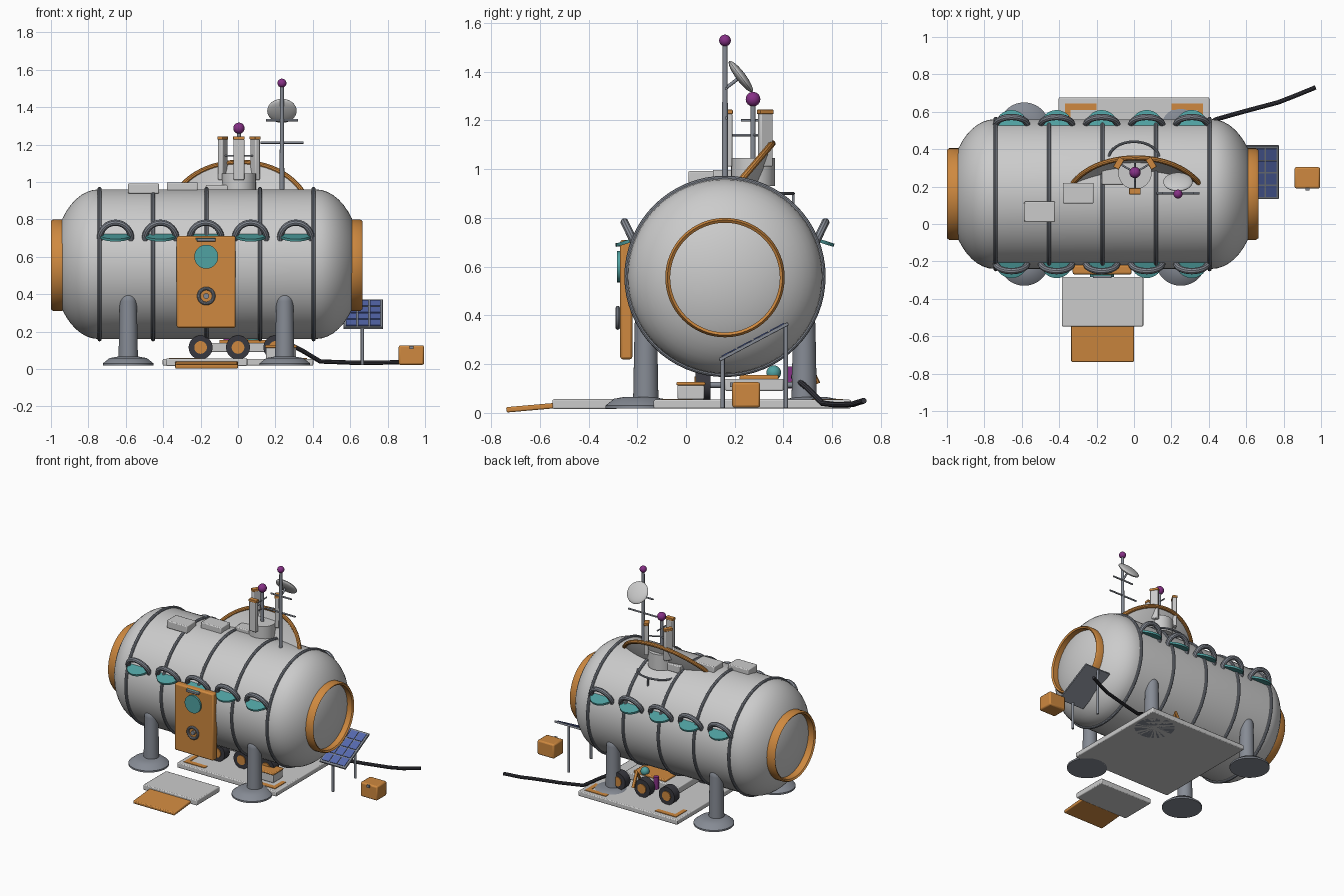
import bpy, bmesh, math
from math import pi, sin, cos, radians
from mathutils import Vector

if "Cube" in bpy.data.objects:
    bpy.data.objects.remove(bpy.data.objects["Cube"])

def mat(name, r, g, b):
    m = bpy.data.materials.new(name)
    m.diffuse_color = (r, g, b, 1)
    m.use_nodes = True
    m.node_tree.nodes["Principled BSDF"].inputs["Base Color"].default_value = m.diffuse_color
    return m

ORANGE = mat("orange", .62, .25, .05)
DARK = mat("dark_grey", .24, .26, .30)
BLACK = mat("black", .04, .04, .05)
TEAL = mat("teal", .08, .36, .36)
PURPLE = mat("purple", .24, .03, .24)
BLUE = mat("blue", .09, .14, .42)
CY, CZ = .16, .56          # hull axis

def finish(name, m, smooth=True):
    o = bpy.context.object
    o.name = name
    if m:
        o.data.materials.append(m)
    if smooth:
        bpy.ops.object.shade_smooth_by_angle(angle=radians(35))
    return o

def box(name, c, s, m=None, rot=(0, 0, 0), bevel=.006):
    bpy.ops.mesh.primitive_cube_add(size=1, location=c, rotation=rot)
    o = bpy.context.object
    o.scale = s
    bpy.ops.object.transform_apply(location=False, rotation=False, scale=True)
    if bevel:
        b = o.modifiers.new("bevel", "BEVEL")
        b.width, b.segments = bevel, 2
    return finish(name, m)

def cyl(name, a, b, r, m=None, r2=None, n=32):
    a, b = Vector(a), Vector(b)
    bpy.ops.mesh.primitive_cone_add(vertices=n, radius1=r, radius2=r if r2 is None else r2, depth=(b - a).length,
                                    location=(a + b) / 2, rotation=(b - a).to_track_quat('Z', 'Y').to_euler())
    return finish(name, m)

def ball(name, c, r, m=None, s=(1, 1, 1), rot=(0, 0, 0)):
    bpy.ops.mesh.primitive_uv_sphere_add(segments=32, ring_count=16, radius=r, location=c, rotation=rot, scale=s)
    return finish(name, m)

def ring(name, c, R, r, m=None, rot=(0, 0, 0)):
    bpy.ops.mesh.primitive_torus_add(major_segments=64, minor_segments=10, major_radius=R, minor_radius=r,
                                     location=c, rotation=rot)
    return finish(name, m)

def tube(name, pts, r, m=None, kind='POLY'):
    cu = bpy.data.curves.new(name, 'CURVE')
    cu.dimensions, cu.bevel_depth, cu.bevel_resolution, cu.use_fill_caps = '3D', r, 3, True
    s = cu.splines.new(kind)
    s.points.add(len(pts) - 1)
    for p, q in zip(s.points, pts):
        p.co = (*q, 1)
    o = bpy.data.objects.new(name, cu)
    bpy.context.collection.objects.link(o)
    bpy.ops.object.select_all(action='DESELECT')
    bpy.context.view_layer.objects.active = o
    o.select_set(True)
    bpy.ops.object.convert(target='MESH')
    return finish(name, m)

def lathe(name, prof, c, rot=(0, 0, 0), m=None, n=64):
    """Spin (radius, height) points about local z."""
    bm = bmesh.new()
    vs = [bm.verts.new((r, 0, h)) for r, h in prof]
    es = [bm.edges.new(e) for e in zip(vs, vs[1:])]
    bmesh.ops.spin(bm, geom=vs + es, cent=(0, 0, 0), axis=(0, 0, 1), angle=2 * pi, steps=n)
    bmesh.ops.remove_doubles(bm, verts=bm.verts, dist=1e-5)
    bmesh.ops.recalc_face_normals(bm, faces=bm.faces)
    me = bpy.data.meshes.new(name)
    bm.to_mesh(me)
    bm.free()
    o = bpy.data.objects.new(name, me)
    bpy.context.collection.objects.link(o)
    o.location, o.rotation_euler = c, rot
    bpy.ops.object.select_all(action='DESELECT')
    bpy.context.view_layer.objects.active = o
    o.select_set(True)
    return finish(name, m)

# hull with rounded ends, ribs and end collars
RX = (0, pi / 2, 0)
cap = [(.40 * cos(i * pi / 24), .58 + .245 * sin(i * pi / 24)) for i in range(13)]
cap[-1] = (0, cap[-1][1])
lathe("hull", [(r, -h) for r, h in reversed(cap)] + cap, (-.165, CY, CZ), RX)
for i in range(5):
    ring("hull_rib", (-.74 + .286 * i, CY, CZ), .402, .011, DARK, RX)
for s in (-1, 1):
    lathe("end_collar", [(.225, .77), (.245, .77), (.245, .82), (.236, .833), (.225, .825), (.225, .77)],
          (-.168, CY, CZ - .005), (0, s * pi / 2, 0), ORANGE)

# hooded portholes on both sides
for s in (-1, 1):
    for i in range(5):
        x = -.655 + .241 * i
        arc = [(x + .083 * cos(a), CY + s * (.372 + .04 * sin(a)), .70 + .082 * sin(a))
               for a in [-.12 + (pi + .24) * k / 16 for k in range(17)]]
        tube("porthole_hood", arc, .017, DARK)
        c, d = Vector((x, CY + s * .367, .713)), Vector((0, s * .3, .95)) * .007
        cyl("porthole_glass", c - d, c + d, .084, TEAL)

# entry door, step and ramp
box("door", (-.17, -.245, .465), (.315, .05, .49), ORANGE, bevel=.01)
cyl("door_window", (-.17, -.26, .60), (-.17, -.284, .60), .064, TEAL)
box("door_lamp", (-.17, -.275, .69), (.10, .03, .016), DARK, bevel=.003)
ring("door_wheel", (-.17, -.28, .39), .04, .009, DARK, (pi / 2, 0, 0))
cyl("door_wheel_hub", (-.17, -.26, .39), (-.17, -.285, .39), .015, DARK)
box("entry_step", (-.168, -.415, .036), (.435, .265, .04))
box("entry_ramp", (-.168, -.64, .021), (.335, .195, .022), ORANGE, (radians(5), 0, 0))

# landing legs
for x in (-.587, .25):
    for s in (-1, 1):
        y = CY + s * .325
        cyl("leg", (x, y, .05), (x, y, .36), .052, DARK, .046)
        ball("leg_top", (x, y, .36), .046, DARK, (1, 1, 1.3))
        lathe("foot", [(0, .018), (.135, .018), (.135, .03), (.10, .058), (.055, .066), (0, .066)],
              (x, CY + s * .355, 0), m=DARK)

# service pad with corner markings
box("pad", (0, .272, .036), (.805, .81, .036))
for sx in (-1, 1):
    for sy in (-1, 1):
        box("pad_mark", (sx * .285, .272 + sy * .355, .054), (.17, .035, .008), ORANGE, bevel=0)
        box("pad_mark_side", (sx * .355, .272 + sy * .30, .054), (.03, .11, .008), ORANGE, bevel=0)

# six wheeled rover under the hull
box("rover_body", (0, .28, .115), (.44, .24, .05))
box("rover_deck", (.03, .30, .145), (.26, .16, .02), ORANGE)
for x in (-.2, 0, .2):
    cyl("rover_axle", (x, .07, .115), (x, .49, .115), .012, DARK)
    for y, s in ((.07, -1), (.48, 1)):
        cyl("wheel", (x, y - .03, .115), (x, y + .03, .115), .064, BLACK)
        cyl("wheel_hub", (x, y, .115), (x, y + s * .036, .115), .034, ORANGE)
ball("rover_sensor", (.08, .36, .165), .03, TEAL)
cyl("rover_canister", (-.06, .43, .10), (-.06, .43, .19), .018, PURPLE)
tube("rover_arm", [(.05, .44, .12), (.05, .50, .22), (.05, .54, .12)], .012, ORANGE)
box("tool_box", (.23, .02, .085), (.16, .11, .06))
box("tool_box_lid", (.23, .02, .12), (.17, .12, .014), ORANGE)

# hose, crate, solar panel
tube("hose", [(.24, .44, .15), (.34, .50, .10), (.44, .56, .04), (.60, .605, .034), (.77, .65, .034),
              (.86, .685, .036), (.97, .73, .05)], .012, BLACK)
box("crate", (.927, .247, .074), (.136, .115, .105), ORANGE, bevel=.01)
box("crate_latch", (.927, .186, .115), (.02, .012, .018), DARK, bevel=0)
t = math.atan2(.145, .275)
box("solar_frame", (.67, .278, .292), (.21, .32, .014), DARK, (t, 0, 0), .003)
for i in range(3):
    for j in range(4):
        d = (j - 1.5) * .075
        box("solar_cell", (.67 + (i - 1) * .064, .278 + d * cos(t) - .008 * sin(t), .292 + d * sin(t) + .008 * cos(t)),
            (.056, .066, .006), BLUE, (t, 0, 0), 0)
for y, z in ((.15, .225), (.41, .36)):
    cyl("solar_post", (.665, y, 0.02), (.665, y, z), .009, DARK, n=16)

# roof boxes
for x, y, z in ((-.505, .065, .965), (-.298, .165, .97), (-.09, .265, .955)):
    box("roof_box", (x, y, z), (.165, .11, .055))

# roof shield: shallow bowl with orange rim, sunk into the hull
tilt = (math.atan2(.76, .65), 0, 0)
bowl = [(.375 * k / 12, -.09 * (1 - (k / 12) ** 2)) for k in range(13)]
lathe("shield_bowl", bowl + [(r, h + .008) for r, h in reversed(bowl)], (.01, .11, .82), tilt)
ring("shield_rim", (.01, .11, .82), .375, .014, ORANGE, tilt)
tube("roof_handrail", [(.135 * cos(a), .35 + .09 * sin(a), .90) for a in [pi * k / 16 for k in range(17)]], .007, DARK)
cyl("handrail_post", (0, .44, .82), (0, .44, .90), .006, DARK, n=12)

# beacon with three orange tipped fins
B = Vector((.005, .275, 0))
cyl("beacon_base", B + Vector((0, 0, .93)), B + Vector((0, 0, 1.045)), .09)
cyl("beacon_pole", B + Vector((0, 0, 1)), B + Vector((0, 0, 1.28)), .011, DARK)
ball("beacon_light", B + Vector((0, 0, 1.287)), .03, PURPLE)
for k in range(3):
    a = -pi / 2 + k * 2 * pi / 3
    p = B + Vector((cos(a), sin(a), 0)) * .1
    box("beacon_fin", p + Vector((0, 0, 1.12)), (.03, .058, .22), None, (0, 0, a))
    box("beacon_fin_tip", p + Vector((0, 0, 1.235)), (.034, .062, .018), ORANGE, (0, 0, a), .003)
    cyl("beacon_strut", B + Vector((0, 0, 1.14)), p + Vector((0, 0, 1.14)), .005, DARK, n=12)
cyl("beacon_bar", B + Vector((0, -.05, 1.2)), B + Vector((0, .05, 1.2)), .005, DARK, n=12)

# antenna mast with dish
cyl("mast", (.235, CY, .93), (.235, CY, 1.53), .013, DARK, .01)
ball("mast_light", (.235, CY, 1.528), .024, PURPLE)
cyl("mast_bar_low", (.12, .165, 1.21), (.35, .165, 1.21), .006, DARK, n=12)
cyl("mast_bar_high", (.15, .165, 1.33), (.32, .165, 1.33), .006, DARK, n=12)
ball("mast_dish", (.235, .225, 1.38), .079, None, (1, 1, .25), (-math.atan2(.8, .6), 0, 0))
cyl("dish_arm", (.235, CY, 1.33), (.235, .225, 1.38), .007, DARK, n=12)
